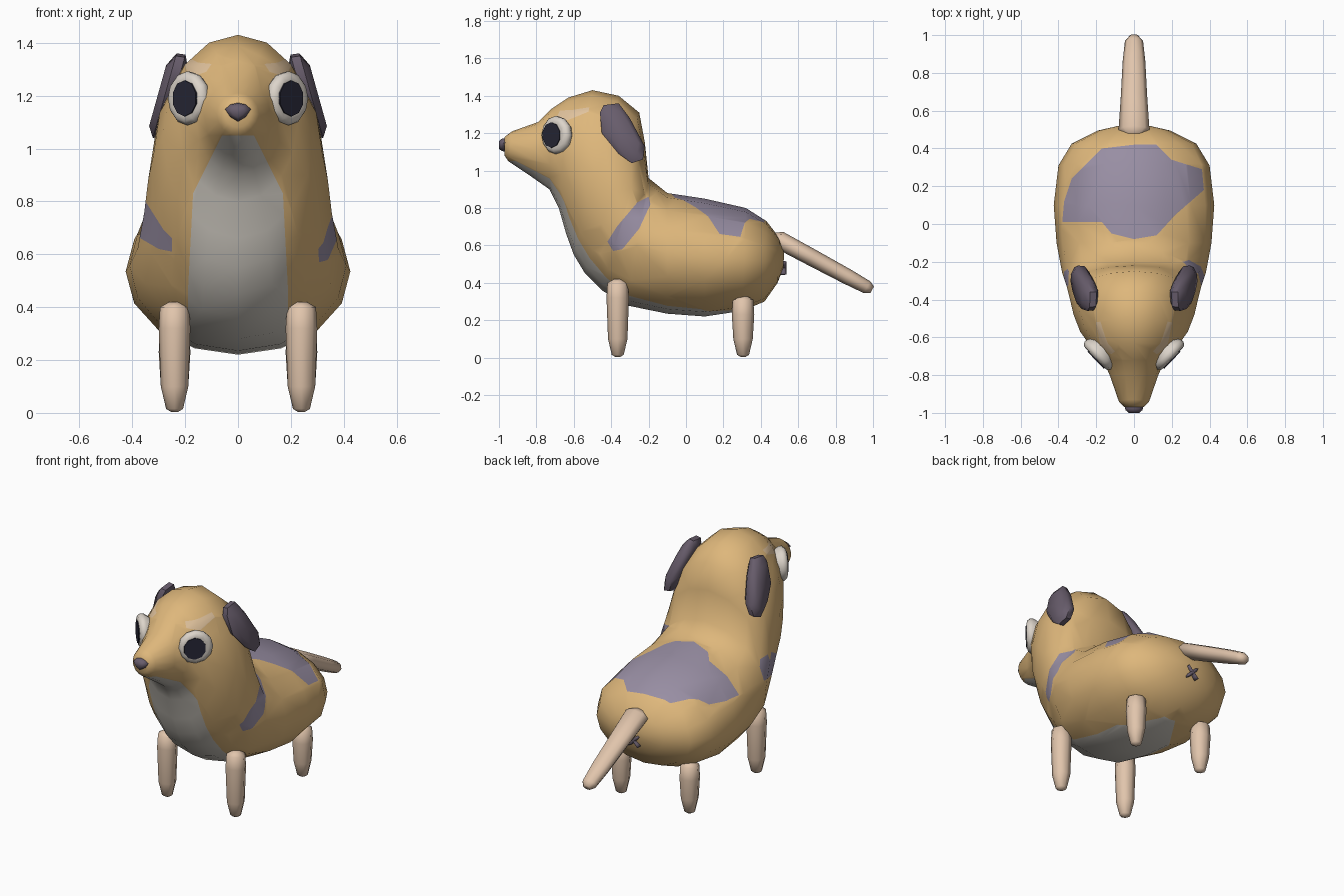
import bpy, bmesh, math
from mathutils import Vector as V

if "Cube" in bpy.data.objects:
    bpy.data.objects.remove(bpy.data.objects["Cube"])


def mat(name, r, g, b):
    m = bpy.data.materials.new(name)
    lin = [(c / 255 / 12.92) if c < 11 else ((c / 255 + .055) / 1.055) ** 2.4 for c in (r, g, b)]
    m.diffuse_color = (*lin, 1)
    m.use_nodes = True
    m.node_tree.nodes["Principled BSDF"].inputs["Base Color"].default_value = m.diffuse_color
    return m


TAN = mat("tan fur", 222, 183, 123)
BELLY = mat("pale belly", 208, 203, 194)
PATCH = mat("mauve patch", 152, 142, 163)
BROW = mat("cream brow", 226, 196, 158)
LIMB = mat("pink limb", 225, 197, 172)
DARK = mat("dark ear", 104, 93, 108)
WHITE = mat("eye white", 220, 212, 202)
PUPIL = mat("pupil", 40, 40, 55)


def loft(rings):
    """Skin a list of equal rings and close both ends."""
    bm = bmesh.new()
    vs = [[bm.verts.new(p) for p in r] for r in rings]
    n = len(vs[0])
    for a, b in zip(vs, vs[1:]):
        for i in range(n):
            bm.faces.new((a[i], a[(i + 1) % n], b[(i + 1) % n], b[i]))
    for end in (vs[0], vs[-1]):
        c = bm.verts.new(sum((v.co for v in end), V()) / n)
        for i in range(n):
            bm.faces.new((end[i], end[(i + 1) % n], c))
    bmesh.ops.recalc_face_normals(bm, faces=bm.faces)
    return bm


def finish(name, bm, mats, angle=None):
    me = bpy.data.meshes.new(name)
    bm.to_mesh(me)
    bm.free()
    for m in mats:
        me.materials.append(m)
    ob = bpy.data.objects.new(name, me)
    bpy.context.collection.objects.link(ob)
    for p in me.polygons:
        p.use_smooth = True
    if angle:
        bpy.ops.object.select_all(action='DESELECT')
        ob.select_set(True)
        bpy.context.view_layer.objects.active = ob
        bpy.ops.object.shade_smooth_by_angle(angle=math.radians(angle))
    return ob


def ring(c, u, v, n):
    return [c + u * math.sin(2 * math.pi * i / n) + v * math.cos(2 * math.pi * i / n) for i in range(n)]


def inside(p, poly):
    hit = False
    for (x1, y1), (x2, y2) in zip(poly, poly[1:] + poly[:1]):
        if (y1 > p[1]) != (y2 > p[1]) and p[0] < (x2 - x1) * (p[1] - y1) / (y2 - y1) + x1:
            hit = not hit
    return hit


def paint(bm, poly, ax, index, rule):
    """Cut a projected outline into the skin and colour the faces within it."""
    a, b = ax
    for p, q in zip(poly, poly[1:] + poly[:1]):
        bm.normal_update()
        lo = [min(p[k], q[k]) - .005 for k in (0, 1)]
        hi = [max(p[k], q[k]) + .005 for k in (0, 1)]
        faces = []
        for f in bm.faces:
            if rule(f.calc_center_median(), f.normal) and all(
                    min(v.co[c] for v in f.verts) < hi[k] and max(v.co[c] for v in f.verts) > lo[k]
                    for k, c in enumerate(ax)):
                faces.append(f)
        co, no = V(), V()
        co[a], co[b] = p
        no[a], no[b] = q[1] - p[1], p[0] - q[0]
        geom = set(faces) | {e for f in faces for e in f.edges} | {v for f in faces for v in f.verts}
        bmesh.ops.bisect_plane(bm, geom=list(geom), dist=1e-4, plane_co=co, plane_no=no.normalized())
    bm.normal_update()
    for f in bm.faces:
        c = f.calc_center_median()
        if rule(c, f.normal) and inside((c[a], c[b]), poly):
            f.material_index = index


# Body: rings from snout to rump (top y, top z, bottom y, bottom z, half width)
stations = [
    (-.97, 1.18, -.97, 1.08, .05), (-.93, 1.21, -.95, 1.05, .08), (-.79, 1.26, -.83, .97, .125),
    (-.72, 1.33, -.73, .90, .16), (-.63, 1.39, -.68, .80, .225), (-.50, 1.43, -.64, .66, .285),
    (-.36, 1.40, -.60, .55, .32), (-.25, 1.31, -.54, .45, .34), (-.22, 1.15, -.45, .36, .355),
    (-.20, .96, -.32, .28, .38), (-.10, .88, -.10, .235, .41), (.10, .85, .10, .22, .425),
    (.32, .80, .30, .25, .40), (.43, .73, .42, .30, .33), (.50, .64, .49, .40, .19),
    (.525, .56, .52, .48, .07)]
rings = []
for ty, tz, by, bz, w in stations:
    top, bot = V((0, ty, tz)), V((0, by, bz))
    rings.append(ring((top + bot) / 2, V((w, 0, 0)), (top - bot) / 2, 16))
body = loft(rings)


def mirrored(half):
    return half + [(-x, y) for x, y in reversed(half)]


# Pale chest and underside
paint(body, mirrored([(.06, 1.05), (.17, .83), (.19, .45), (.19, .15)]), (0, 2), 1,
      lambda c, n: n.y < -.1 and c.y < -.25 and c.z < 1.1)
paint(body, mirrored([(.19, -.7), (.19, .08), (.04, .32)]), (0, 1), 1,
      lambda c, n: n.z < -.3 and c.z < .42)
# Saddle patch
paint(body, [(-.33, .24), (-.17, .40), (0, .42), (.12, .42), (.20, .34), (.36, .29), (.37, .18), (.22, .05),
             (.12, -.06), (0, -.08), (-.12, -.05), (-.17, .01), (-.38, .01), (-.37, .12)], (0, 1), 2,
      lambda c, n: n.z > .1 and c.y > -.2 and c.z > .55)
# Shoulder stripes
paint(body, [(-.42, .62), (-.39, .57), (-.34, .58), (-.25, .69), (-.19, .82), (-.20, .86), (-.26, .83),
             (-.37, .70)], (1, 2), 2, lambda c, n: c.x > 0 and n.x > .1)
paint(body, [(-.42, .85), (-.35, .80), (-.28, .69), (-.25, .66), (-.25, .61), (-.30, .62), (-.42, .69)],
      (0, 2), 2, lambda c, n: c.x < 0 and n.y < .05 and c.y < -.2)
# Brows
for s in (1, -1):
    paint(body, [(s * x, z) for x, z in [(.10, 1.32), (.12, 1.29), (.18, 1.27), (.21, 1.33), (.19, 1.345),
                                         (.15, 1.325)]], (0, 2), 3,
          lambda c, n: c.x * s > 0 and n.y < 0 and c.y < -.5)
finish("body", body, [TAN, BELLY, PATCH, BROW])

X, Y, Z = V((1, 0, 0)), V((0, 1, 0)), V((0, 0, 1))
for s, side in ((1, "right"), (-1, "left")):
    # Legs
    for y, h, name in ((-.365, .42, "front"), (.305, .33, "back")):
        prof = [(.012, .003), (.032, .015), (.052, .1), (.06, h - .1), (.055, h - .02), (.02, h)]
        bm = loft([ring(V((s * .24, y, z)), X * r, Y * r, 8) for r, z in prof])
        finish(f"{name}_leg_{side}", bm, [LIMB])

    # Ears: side outline leaning outward towards the tip
    outline = [(-.46, 1.31), (-.44, 1.35), (-.36, 1.36), (-.30, 1.28), (-.22, 1.13), (-.23, 1.06),
               (-.29, 1.04), (-.36, 1.09), (-.45, 1.20)]
    rings = []
    for off, k in ((-.04, .7), (-.02, .97), (.015, 1), (.042, .72)):
        r = []
        for y, z in outline:
            y, z = -.34 + (y + .34) * k, 1.2 + (z - 1.2) * k
            r.append(V((s * (.22 + (1.35 - z) * .28 + off), y, z)))
        rings.append(r)
    finish(f"ear_{side}", loft(rings), [DARK], 50)

    # Eyes: rounded disc with a flat pupil plate
    N, U = V((s * .72, -.69, 0)), V((s * .69, .72, 0))
    c = V((s * .185, -.69, 1.19))
    prof = [(-.04, .08), (-.01, .10), (.01, .102), (.027, .088), (.03, .07)]
    finish(f"eye_{side}", loft([ring(c + N * d, U * r, Z * r, 12) for d, r in prof]), [WHITE], 50)
    c = c - U * .01
    bm = loft([ring(c + N * d, U * .066, Z * .068, 10) for d in (.028, .035)])
    finish(f"pupil_{side}", bm, [PUPIL], 40)

# Nose: rounded triangle
prof = [(-.945, .8), (-.965, 1), (-.985, .9), (-1.0, .55)]
shape = [(-.05, .012), (-.03, .03), (0, .037), (.03, .03), (.05, .012), (.03, -.018), (0, -.036), (-.03, -.018)]
finish("nose", loft([[V((x * k, y, 1.137 + z * k)) for x, z in shape] for y, k in prof]), [DARK], 60)

# Tail: flattened taper
a, b = V((0, .46, .65)), V((0, .995, .362))
d = (b - a).normalized()
up = d.cross(X).normalized()
prof = [(0, .03, .02), (.07, .082, .048), (.4, .07, .046), (.75, .06, .042), (.95, .048, .036), (1, .025, .02)]
finish("tail", loft([ring(a.lerp(b, t), X * rx, up * rz, 8) for t, rx, rz in prof]), [LIMB])

# Small crossed mark under the tail
for s, name in ((1, "a"), (-1, "b")):
    u = (X * s + Z).normalized()
    v = (X - Z * s).normalized()
    bm = loft([ring(V((0, .515, .48)) + u * t, v * r, Y * .022, 6)
               for t, r in ((-.048, .006), (-.03, .011), (.03, .011), (.048, .006))])
    finish(f"rear_mark_{name}", bm, [DARK])
